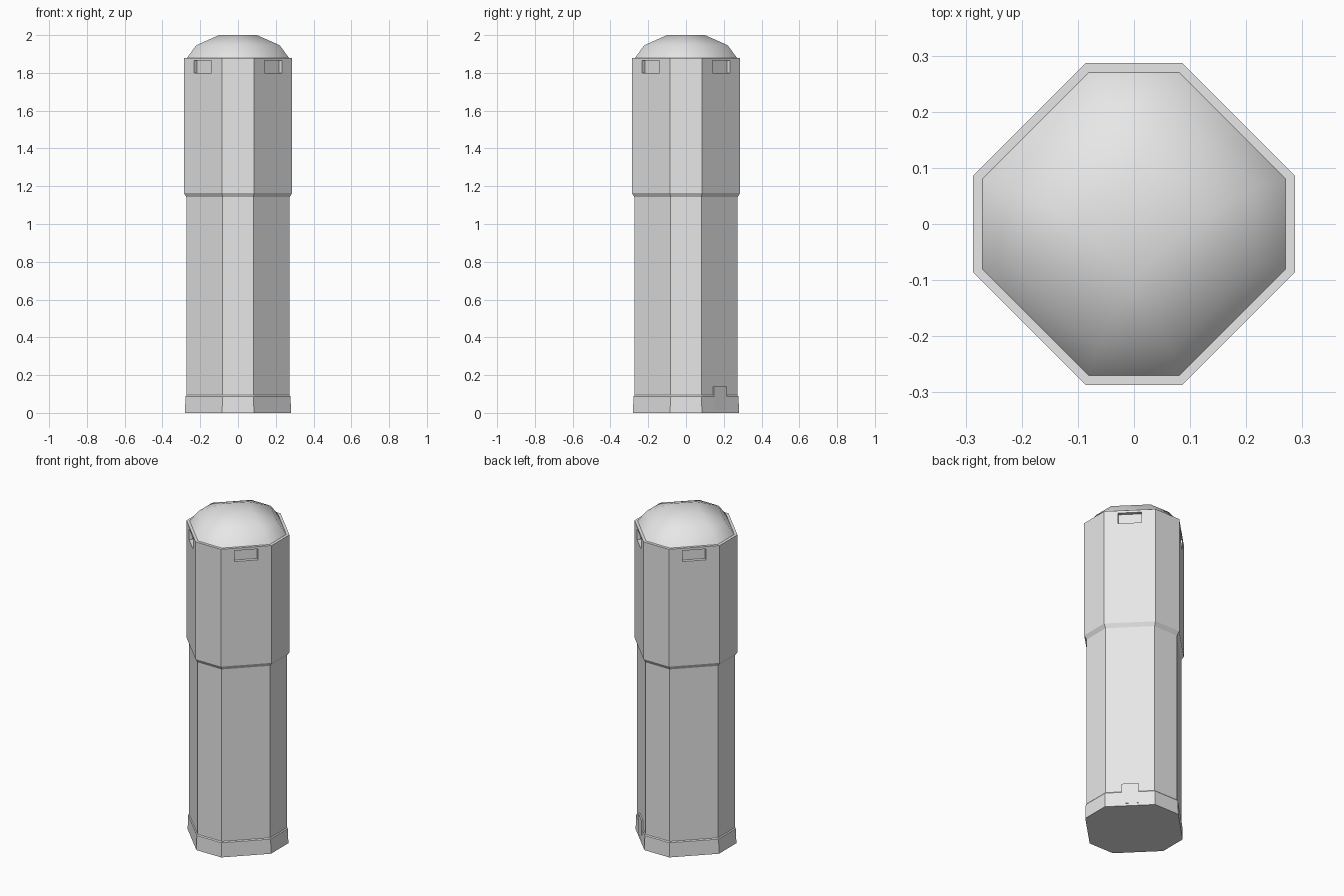
import bpy
import bmesh
import math
from mathutils import Matrix

cube = bpy.data.objects.get("Cube")
if cube:
    bpy.data.objects.remove(cube, do_unlink=True)

grey = bpy.data.materials.new("light_grey")
grey.use_nodes = True
colour = (0.8, 0.8, 0.8, 1)
grey.diffuse_color = colour
grey.node_tree.nodes["Principled BSDF"].inputs["Base Color"].default_value = colour

FLAT = 0.298  # half length of the narrow sides relative to the half width


def octagon(r):
    """Square of half width r with large chamfered corners."""
    c = r * FLAT
    return [(r, -c), (r, c), (c, r), (-c, r), (-r, c), (-r, -c), (-c, -r), (c, -r)]


def make_object(name, bm):
    bmesh.ops.recalc_face_normals(bm, faces=bm.faces)
    mesh = bpy.data.meshes.new(name)
    bm.to_mesh(mesh)
    bm.free()
    mesh.materials.append(grey)
    obj = bpy.data.objects.new(name, mesh)
    bpy.context.collection.objects.link(obj)
    return obj


def loft(name, profile, weld_top=False):
    """Stack octagons given as (half width, height), capped at both ends."""
    bm = bmesh.new()
    rings = [[bm.verts.new((x, y, z)) for x, y in octagon(r)] for r, z in profile]
    for low, high in zip(rings, rings[1:]):
        for i in range(8):
            j = (i + 1) % 8
            bm.faces.new((low[i], low[j], high[j], high[i]))
    bm.faces.new(rings[0])
    bm.faces.new(rings[-1])
    if weld_top:  # the narrow sides close up, leaving a diamond
        for v in rings[-1]:
            if abs(v.co.x) > abs(v.co.y):
                v.co.y = 0
            else:
                v.co.x = 0
        bmesh.ops.remove_doubles(bm, verts=rings[-1], dist=0.001)
    return make_object(name, bm)


def diagonal_boxes(name, size, distance, z, angles):
    """Boxes (depth, width, height) set on the diagonal faces."""
    bm = bmesh.new()
    for angle in angles:
        matrix = (Matrix.Rotation(math.radians(angle), 4, 'Z')
                  @ Matrix.Translation((distance, 0, z))
                  @ Matrix.Diagonal((*size, 1)))
        bmesh.ops.create_cube(bm, size=1, matrix=matrix)
    return make_object(name, bm)


def face_distance(r):
    return r * (1 + FLAT) / math.sqrt(2)


# Plinth, shaft and wider upper housing
plinth = loft("plinth", [(0.281, 0), (0.278, 0.088), (0.272, 0.095)])
shaft = loft("shaft", [(0.273, 0.09), (0.273, 1.15)])
housing = loft("upper_housing", [(0.272, 1.14), (0.287, 1.165), (0.287, 1.88)])

# Recessed windows near the top of the four diagonal faces
cutter = diagonal_boxes("window_cutter", (0.04, 0.13, 0.066),
                        face_distance(0.287), 1.832, (45, 135, 225, 315))
cut = housing.modifiers.new("windows", 'BOOLEAN')
cut.object = cutter
cut.solver = 'EXACT'
bpy.context.view_layer.objects.active = housing
bpy.ops.object.modifier_apply(modifier=cut.name)
bpy.data.objects.remove(cutter, do_unlink=True)

# Rounded cap
dome = loft("domed_cap", [(0.27, 1.88), (0.22, 1.947), (0.1, 2.0)], weld_top=True)
for face in dome.data.polygons:
    face.use_smooth = face.normal.z > -0.9

# Small access plate at the foot of the back left diagonal
diagonal_boxes("access_plate", (0.012, 0.095, 0.125), face_distance(0.281) - 0.005, 0.078, (45,))
